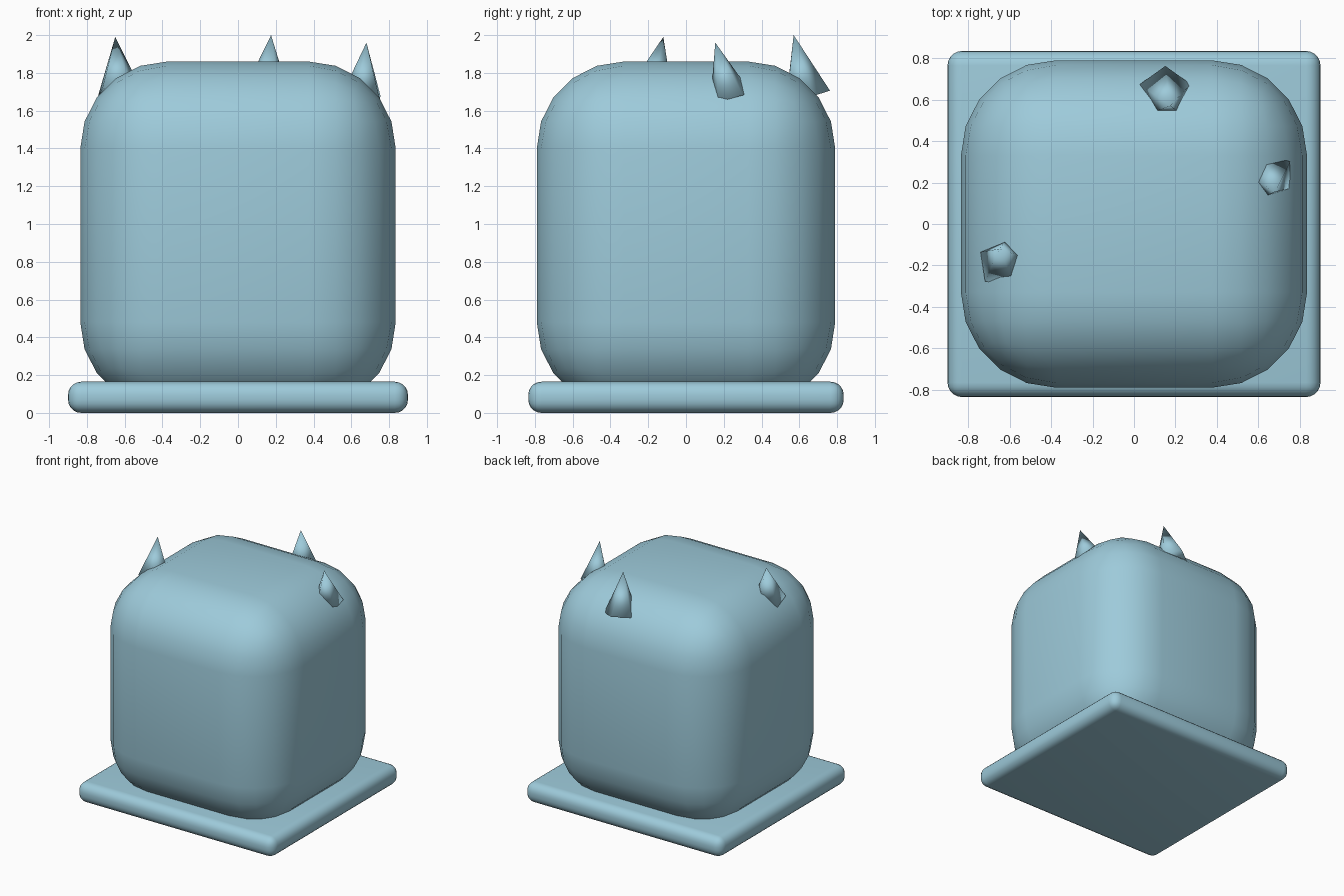
import bpy
import bmesh
from math import cos, sin, pi, radians
from mathutils import Vector, Matrix

cube = bpy.data.objects.get("Cube")
if cube:
    bpy.data.objects.remove(cube, do_unlink=True)

# Single pale blue material
blue = bpy.data.materials.new("pale_blue")
blue.use_nodes = True
colour = (0.34, 0.595, 0.705, 1.0)
blue.diffuse_color = colour
blue.node_tree.nodes["Principled BSDF"].inputs["Base Color"].default_value = colour


def add_object(name, bm):
    mesh = bpy.data.meshes.new(name)
    bm.to_mesh(mesh)
    bm.free()
    mesh.materials.append(blue)
    mesh.shade_smooth()
    obj = bpy.data.objects.new(name, mesh)
    bpy.context.collection.objects.link(obj)
    return obj


def rounded_box(name, size, bottom, radius, segments):
    bm = bmesh.new()
    centre = Matrix.Translation((0, 0, bottom + size[2] / 2))
    bmesh.ops.create_cube(bm, size=1, matrix=centre @ Matrix.Diagonal((*size, 1)))
    obj = add_object(name, bm)
    bevel = obj.modifiers.new("rounding", "BEVEL")
    bevel.width = radius
    bevel.segments = segments
    bevel.limit_method = "NONE"
    return obj


def spike(name, foot, tip, radius, turn):
    """Five-sided cone from a foot centre to a tip."""
    foot, tip = Vector(foot), Vector(tip)
    axis = tip - foot
    tilt = Vector((0, 0, 1)).rotation_difference(axis)
    bm = bmesh.new()
    ring = []
    for i in range(5):
        a = radians(turn) + i * 2 * pi / 5
        ring.append(bm.verts.new(foot + tilt @ Vector((cos(a), sin(a), 0)) * radius))
    top = bm.verts.new(tip)
    for i in range(5):
        bm.faces.new((ring[i], ring[(i + 1) % 5], top))
    bm.faces.new(ring[::-1])
    return add_object(name, bm)


# Flat plinth and the large soft block standing on it
rounded_box("base_plate", (1.80, 1.67, 0.165), 0.0, 0.07, 5)
rounded_box("rounded_body", (1.67, 1.58, 1.84), 0.02, 0.46, 5)

# Three small spikes around the top edge
spike("right_spike", (-0.63, -0.19, 1.70), (-0.65, -0.12, 1.99), 0.125, 225)
spike("back_spike", (0.15, 0.635, 1.68), (0.175, 0.57, 2.0), 0.13, 90)
spike("left_spike", (0.66, 0.235, 1.67), (0.68, 0.155, 1.96), 0.115, 36)
